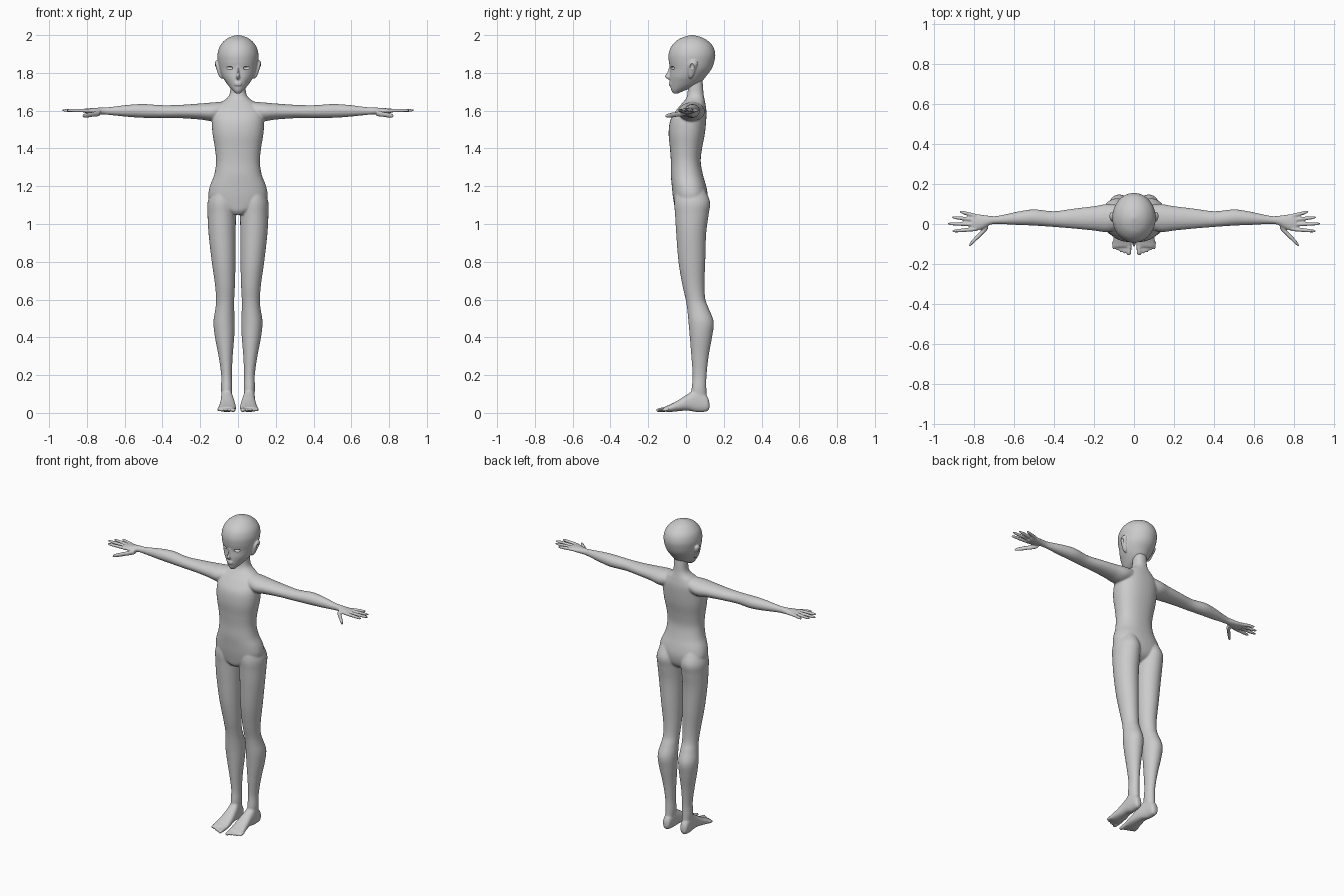
import bpy, bmesh, math

cube = bpy.data.objects.get("Cube")
if cube:
    bpy.data.objects.remove(cube, do_unlink=True)

GREY = (0.6, 0.6, 0.6, 1.0)
skin = bpy.data.materials.new("plain_grey")
skin.use_nodes = True
skin.diffuse_color = GREY
skin.node_tree.nodes["Principled BSDF"].inputs["Base Color"].default_value = GREY


def spline(rows, steps):
    """Catmull-Rom interpolation through cross-section rows."""
    out = []
    for i in range(len(rows) - 1):
        before, start = rows[max(i - 1, 0)], rows[i]
        end, after = rows[i + 1], rows[min(i + 2, len(rows) - 1)]
        for k in range(steps):
            t = k / steps
            out.append([b + t * ((c - a) / 2 + t * (a - 2.5 * b + 2 * c - d / 2
                        + t * (1.5 * (b - c) + (d - a) / 2)))
                        for a, b, c, d in zip(before, start, end, after)])
    return out + [list(rows[-1])]


def loft(bm, axis, rows, side=1, power=1.0, sides=28, steps=5):
    """Closed tube along an axis; row = position, then the span on the other two axes."""
    rings = []
    for pos, a0, a1, b0, b1 in spline(rows, steps):
        ring = []
        for k in range(sides):
            angle = math.tau * k / sides
            ca, sa = math.cos(angle), math.sin(angle)
            a = (a0 + a1) / 2 + (a1 - a0) / 2 * math.copysign(abs(ca) ** power, ca)
            b = (b0 + b1) / 2 + (b1 - b0) / 2 * math.copysign(abs(sa) ** power, sa)
            x, y, z = {"x": (pos, a, b), "y": (a, pos, b), "z": (a, b, pos)}[axis]
            ring.append(bm.verts.new((side * x, y, z)))
        rings.append(ring)
    faces = [bm.faces.new(rings[0]), bm.faces.new(rings[-1])]
    for low, high in zip(rings, rings[1:]):
        for k in range(sides):
            n = (k + 1) % sides
            faces.append(bm.faces.new((low[k], low[n], high[n], high[k])))
    bmesh.ops.recalc_face_normals(bm, faces=faces)


def symmetric(rows):
    """Expand (position, half width, near, far) rows to full spans."""
    return [(p, -w, w, near, far) for p, w, near, far in rows]


def digit(bm, axis, root, tip, radius, side):
    """Rounded finger or toe from root to tip along one main axis."""
    main = "xyz".index(axis)
    others = [i for i in range(3) if i != main]
    rows = []
    for t, scale in ((0, 1), (0.5, 0.95), (0.85, 0.8), (0.96, 0.55), (1, 0.2)):
        point = [a + (b - a) * t for a, b in zip(root, tip)]
        row = [point[main]]
        for i in others:
            row += [point[i] - radius * scale, point[i] + radius * scale]
        rows.append(row)
    loft(bm, axis, rows, side, sides=12, steps=3)


def ellipsoid(bm, centre, size):
    made = bmesh.ops.create_uvsphere(bm, u_segments=20, v_segments=12, radius=1)
    bmesh.ops.scale(bm, vec=size, verts=made["verts"])
    bmesh.ops.translate(bm, vec=centre, verts=made["verts"])


def finish(bm, name):
    mesh = bpy.data.meshes.new(name)
    bm.to_mesh(mesh)
    bm.free()
    mesh.materials.append(skin)
    mesh.polygons.foreach_set("use_smooth", [True] * len(mesh.polygons))
    obj = bpy.data.objects.new(name, mesh)
    bpy.context.collection.objects.link(obj)
    return obj


def blend(obj, voxel, rounds):
    """Fuse overlapping parts into one smooth skin."""
    remesh = obj.modifiers.new("fuse", "REMESH")
    remesh.mode = "VOXEL"
    remesh.voxel_size = voxel
    remesh.use_smooth_shade = True
    smooth = obj.modifiers.new("soften", "SMOOTH")
    smooth.factor = 0.5
    smooth.iterations = rounds


# Torso and neck
body = bmesh.new()
loft(body, "z", symmetric([
    (1.05, .04, -.04, .06), (1.07, .08, -.055, .09), (1.1, .14, -.062, .108),
    (1.15, .156, -.07, .115), (1.2, .149, -.075, .107), (1.26, .126, -.08, .09),
    (1.33, .116, -.08, .078), (1.4, .122, -.085, .085), (1.48, .135, -.092, .1),
    (1.55, .138, -.083, .107), (1.6, .13, -.053, .108), (1.64, .095, -.02, .102),
    (1.665, .06, 0, .097), (1.69, .044, .008, .093), (1.73, .04, .01, .09),
    (1.79, .04, .015, .085)]), power=.88, sides=40)

LEG = [(1.2, .03, .13, -.05, .09), (1.12, .012, .16, -.062, .127),
       (1.05, .011, .161, -.058, .12), (.95, .012, .156, -.052, .107),
       (.8, .013, .139, -.04, .102), (.68, .016, .122, -.02, .098),
       (.6, .02, .116, -.002, .103), (.55, .02, .12, .006, .122),
       (.48, .017, .13, .013, .147), (.4, .02, .122, .02, .138),
       (.3, .028, .103, .028, .12), (.2, .032, .089, .035, .109),
       (.13, .03, .09, .03, .108), (.07, .035, .085, .03, .11)]
ARM = [(.05, -.015, .09, 1.565, 1.65), (.13, -.04, .1, 1.545, 1.644),
       (.2, -.033, .089, 1.553, 1.638), (.3, -.023, .077, 1.56, 1.631),
       (.4, -.015, .064, 1.562, 1.629), (.5, -.008, .073, 1.562, 1.635),
       (.58, -.005, .062, 1.567, 1.631), (.68, 0, .041, 1.577, 1.619),
       (.72, -.005, .041, 1.58, 1.617), (.77, -.03, .048, 1.582, 1.614),
       (.81, -.037, .052, 1.587, 1.611)]
FOOT = [(.124, .05, .075, .025, .055), (.11, .038, .086, .008, .09),
        (.06, .03, .09, .004, .13), (.01, .02, .092, .012, .1),
        (-.04, .013, .098, .009, .068), (-.085, .01, .105, .005, .044),
        (-.115, .014, .102, .007, .032)]

for side in (1, -1):
    loft(body, "z", LEG, side)
    loft(body, "x", ARM, side)
    loft(body, "y", FOOT, side, power=.85)
    # Fingers and thumb
    for root_y, tip_x, tip_y in ((-.026, .91, -.036), (-.003, .932, .002),
                                 (.02, .912, .034), (.041, .872, .062)):
        digit(body, "x", (.79, root_y, 1.6), (tip_x, tip_y, 1.602), .0105, side)
    digit(body, "x", (.73, -.012, 1.586), (.825, -.108, 1.572), .015, side)
    # Toes, largest on the inside
    for i in range(5):
        x = .025 + i * .018 + (.004 if i else 0)
        digit(body, "y", (x, -.09, .02), (x, -.158 + .008 * i, .014),
              .0095 if i else .0135, side)
blend(finish(body, "body"), .005, 6)

# Head with nose, lips and ears
head = bmesh.new()
loft(head, "z", symmetric([
    (1.69, .01, -.066, -.045), (1.705, .026, -.077, -.01), (1.725, .045, -.082, .04),
    (1.75, .064, -.085, .08), (1.78, .083, -.086, .105), (1.82, .098, -.084, .135),
    (1.86, .106, -.091, .15), (1.9, .108, -.092, .155), (1.94, .097, -.078, .143),
    (1.972, .071, -.048, .113), (1.99, .042, -.012, .078), (2, .008, .024, .04)]),
    sides=48, steps=6)
loft(head, "z", symmetric([
    (1.762, .004, -.09, -.06), (1.772, .01, -.104, -.06), (1.783, .01, -.114, -.06),
    (1.8, .007, -.101, -.06), (1.83, .006, -.09, -.06)]))
for z in (1.737, 1.747):
    ellipsoid(head, (0, -.083, z), (.02, .008, .006))
for side in (1, -1):
    loft(head, "z", [
        (1.77, .08, .09, .018, .03), (1.785, .082, .102, .012, .04),
        (1.815, .09, .113, .01, .05), (1.84, .095, .122, .012, .06),
        (1.858, .1, .121, .022, .06), (1.866, .104, .114, .034, .05)], side)
head = finish(head, "head")
blend(head, .004, 5)

# Shallow hollows for the eyes and ears
hollows = bmesh.new()
for side in (1, -1):
    ellipsoid(hollows, (side * .05, -.074, 1.826), (.024, .015, .009))
    ellipsoid(hollows, (side * .121, .032, 1.829), (.01, .012, .02))
cutter = finish(hollows, "hollow_cutter")
cutter.hide_render = True
cutter.display_type = "WIRE"
cutter.hide_set(True)
cut = head.modifiers.new("hollows", "BOOLEAN")
cut.operation = "DIFFERENCE"
cut.object = cutter
